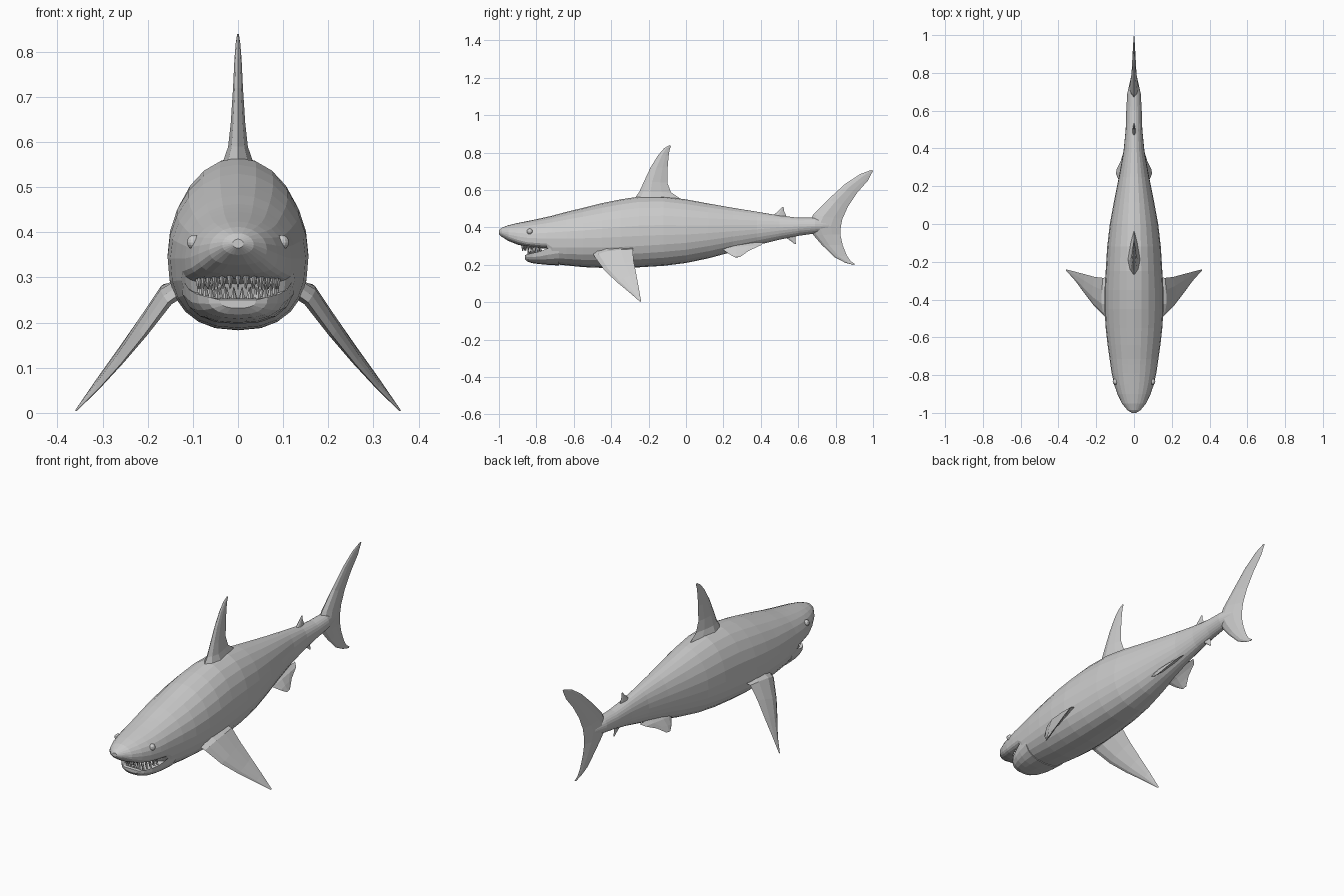
import bpy, bmesh
from math import sin, cos, pi, radians
from mathutils import Vector, Matrix


def finish(name, bm, mirror=False):
    bmesh.ops.recalc_face_normals(bm, faces=bm.faces[:])
    mesh = bpy.data.meshes.new(name)
    bm.to_mesh(mesh)
    bm.free()
    obj = bpy.data.objects.new(name, mesh)
    bpy.context.collection.objects.link(obj)
    if mirror:
        obj.modifiers.new("Mirror", 'MIRROR').use_bisect_axis[0] = False
    return obj


def loft(name, rings, mirror=False):
    """Skin a list of equal-length point rings and cap both ends."""
    bm = bmesh.new()
    vs = [[bm.verts.new(p) for p in r] for r in rings]
    n = len(vs[0])
    for a, b in zip(vs, vs[1:]):
        for i in range(n):
            j = (i + 1) % n
            bm.faces.new((a[i], a[j], b[j], b[i]))
    bm.faces.new(vs[0])
    bm.faces.new(vs[-1])
    return finish(name, bm, mirror)


def fin(name, sections, mirror=False):
    """Sections are (leading point, trailing point, half thickness)."""
    secs = [(Vector(l), Vector(t), h) for l, t, h in sections]
    mids = [(l + t) / 2 for l, t, h in secs]
    rings = []
    for i, (l, t, h) in enumerate(secs):
        span = mids[min(i + 1, len(mids) - 1)] - mids[max(i - 1, 0)]
        c = t - l
        n = c.cross(span).normalized() * h
        up = [l + c * f + n * k for f, k in ((.12, .65), (.35, 1), (.7, .6))]
        dn = [l + c * f - n * k for f, k in ((.7, .6), (.35, 1), (.12, .65))]
        rings.append([l] + up + [t] + dn)
    return loft(name, rings, mirror)


def flat_fin(name, rows):
    """Fin in the centre plane: rows of lead y, z, trail y, z, half thickness."""
    return fin(name, [((0, a, b), (0, c, d), h) for a, b, c, d, h in rows])


def spow(v, e):
    return (1 if v >= 0 else -1) * abs(v) ** e


def body_ring(y, top, bot, w, mid, nb, sides=24):
    pts = []
    for i in range(sides):
        t = 2 * pi * i / sides
        c, s = cos(t), sin(t)
        if s >= 0:
            pts.append((w * c, y, mid + (top - mid) * s))
        else:
            pts.append((w * spow(c, 2 / nb), y, mid + (mid - bot) * spow(s, 2 / nb)))
    return pts


# Body and snout: y, top, bottom, half width, widest height, belly squareness
body = [
    (-1.00, .385, .365, .012, .375, 2), (-.985, .398, .35, .035, .372, 2),
    (-.95, .412, .328, .064, .362, 2.5), (-.90, .424, .308, .088, .352, 3.2),
    (-.85, .434, .298, .105, .345, 4), (-.79, .446, .291, .118, .342, 4),
    (-.745, .456, .286, .125, .342, 4), (-.715, .463, .205, .129, .342, 2.6),
    (-.64, .483, .197, .14, .342, 2.5), (-.55, .505, .188, .15, .342, 2.4),
    (-.45, .53, .184, .156, .345, 2.4), (-.35, .55, .183, .156, .35, 2.4),
    (-.25, .565, .187, .15, .355, 2.4), (-.12, .566, .195, .142, .36, 2.3),
    (.0, .55, .21, .128, .362, 2.2), (.12, .528, .235, .106, .37, 2.1),
    (.25, .505, .27, .08, .38, 2), (.38, .484, .305, .056, .39, 2),
    (.5, .464, .335, .044, .4, 2), (.6, .452, .355, .041, .405, 1.8),
    (.69, .452, .368, .036, .408, 1.7), (.76, .438, .382, .02, .41, 2),
    (.81, .42, .40, .005, .41, 2)]
loft("body", [body_ring(*r) for r in body])


# Lower jaw: a scoop with a sunken top
def jaw_ring(y, rim, bot, w, dip, sides=20):
    pts = []
    for i in range(sides):
        t = 2 * pi * i / sides
        c, s = cos(t), sin(t)
        z = rim - dip * s if s >= 0 else rim + (rim - bot) * spow(s, .8)
        pts.append((w * spow(c, .8), y, z))
    return pts


jaw = [(-.862, .25, .232, .04, .0), (-.85, .257, .218, .066, .004),
       (-.82, .263, .209, .09, .022), (-.78, .272, .204, .107, .03),
       (-.74, .288, .2, .118, .035), (-.68, .305, .197, .128, .035)]
loft("lower_jaw", [jaw_ring(*r) for r in jaw])


# Teeth: rows of small spikes along the jaw arcs
def teeth(name, count, wide, y0, depth, z_mid, z_side, length, up):
    bm = bmesh.new()
    for row in range(2):
        k = 1 - .12 * row
        for i in range(count):
            a = radians(-82 + 164 * i / (count - 1))
            z = z_mid + (z_side - z_mid) * (1 - cos(a))
            m = Matrix.Translation((wide * k * sin(a), y0 - depth * k * cos(a), z))
            if not up:
                m = m @ Matrix.Rotation(pi, 4, 'X')
            bmesh.ops.create_cone(bm, cap_ends=True, segments=4, radius1=.0065,
                                  radius2=.0005, depth=length * k, matrix=m)
    finish(name, bm)


teeth("upper_teeth", 15, .09, -.77, .105, .289, .287, .032, False)
teeth("lower_teeth", 14, .086, -.765, .08, .265, .282, .028, True)

# Eyes
bm = bmesh.new()
bmesh.ops.create_uvsphere(bm, u_segments=12, v_segments=8, radius=.016,
                          matrix=Matrix.Translation((.097, -.835, .378)))
finish("eyes", bm, True)

# Dorsal fins
flat_fin("dorsal_fin", [
    (-.31, .535, -.03, .53, .045), (-.27, .562, -.036, .558, .032),
    (-.25, .59, -.08, .588, .022), (-.225, .645, -.1, .64, .016),
    (-.19, .72, -.098, .72, .011), (-.15, .785, -.093, .78, .008),
    (-.118, .822, -.088, .815, .005), (-.09, .84, -.08, .836, .002)])
flat_fin("second_dorsal_fin", [
    (.45, .455, .54, .445, .012), (.475, .472, .535, .465, .008),
    (.5, .494, .524, .488, .005), (.514, .51, .522, .509, .002)])

# Anal fin
flat_fin("anal_fin", [
    (.5, .36, .58, .37, .012), (.535, .345, .585, .35, .007),
    (.56, .328, .585, .33, .004), (.58, .312, .588, .311, .002)])

# Tail fin, upper tip to lower tip
flat_fin("tail_fin", [
    (.99, .707, 1.0, .703, .002), (.93, .685, .972, .65, .005),
    (.85, .632, .915, .585, .009), (.76, .55, .865, .51, .013),
    (.68, .468, .836, .445, .022), (.65, .41, .828, .405, .028),
    (.68, .36, .825, .362, .02), (.725, .308, .838, .305, .012),
    (.795, .24, .86, .25, .007), (.85, .212, .88, .22, .004),
    (.893, .2, .905, .204, .002)])

# Pectoral fins
fin("pectoral_fins", [
    ((.10, -.51, .285), (.10, -.28, .30), .022),
    ((.155, -.49, .245), (.165, -.285, .285), .02),
    ((.21, -.435, .17), (.21, -.28, .222), .015),
    ((.26, -.37, .108), (.26, -.266, .15), .01),
    ((.31, -.302, .052), (.31, -.253, .08), .006),
    ((.359, -.247, .004), (.36, -.24, .006), .002)], True)

# Pelvic fins
fin("pelvic_fins", [
    ((.03, .17, .30), (.03, .42, .32), .012),
    ((.058, .2, .28), (.05, .40, .305), .01),
    ((.08, .23, .258), (.07, .335, .275), .006),
    ((.094, .262, .24), (.092, .29, .243), .002)], True)
